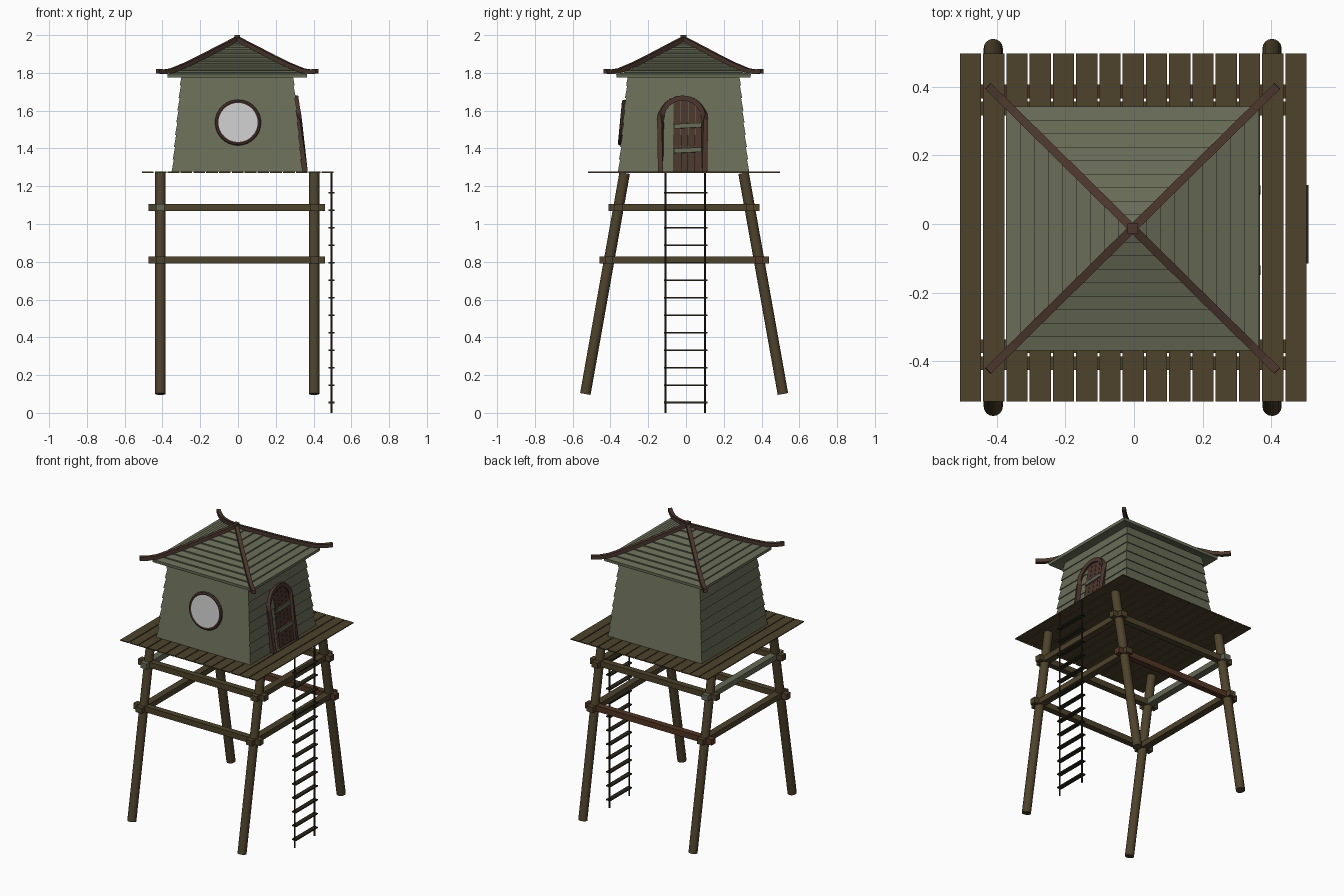
import bpy, bmesh, math
from mathutils import Vector, Matrix

if "Cube" in bpy.data.objects:
    bpy.data.objects.remove(bpy.data.objects["Cube"])


def mat(name, r, g, b):
    m = bpy.data.materials.new(name)
    m.diffuse_color = (r, g, b, 1)
    m.use_nodes = True
    m.node_tree.nodes["Principled BSDF"].inputs["Base Color"].default_value = m.diffuse_color
    return m


WOOD = mat("pole_wood", 0.075, 0.055, 0.024)
RED = mat("reddish_wood", 0.085, 0.035, 0.018)
PALE = mat("weathered_wood", 0.13, 0.14, 0.09)
BOARD = mat("green_grey_board", 0.14, 0.15, 0.095)
TRIM = mat("dark_trim", 0.07, 0.038, 0.027)
ROPE = mat("dark_rope", 0.022, 0.02, 0.011)
CX, CY = -0.004, -0.013      # centre of the hut
FLOOR = 1.277


def finish(name, bm, m):
    bmesh.ops.recalc_face_normals(bm, faces=bm.faces)
    me = bpy.data.meshes.new(name)
    bm.to_mesh(me)
    bm.free()
    ob = bpy.data.objects.new(name, me)
    bpy.context.collection.objects.link(ob)
    if m:
        me.materials.append(m)
    return ob


def box(name, loc, size, m, rot=(0, 0, 0)):
    bm = bmesh.new()
    bmesh.ops.create_cube(bm, size=1, matrix=Matrix.Diagonal((*size, 1)))
    ob = finish(name, bm, m)
    ob.location, ob.rotation_euler = loc, rot
    return ob


def rod(name, a, b, r, m, sides=16):
    a, b = Vector(a), Vector(b)
    bm = bmesh.new()
    bmesh.ops.create_cone(bm, cap_ends=True, segments=sides, radius1=r, radius2=r, depth=(b - a).length)
    for f in bm.faces:
        f.smooth = len(f.verts) == 4 and sides > 8
    for e in bm.edges:
        e.smooth = not any(len(f.verts) > 4 for f in e.link_faces)
    ob = finish(name, bm, m)
    ob.location = (a + b) / 2
    ob.rotation_euler = (b - a).to_track_quat('Z', 'Y').to_euler()
    return ob


def loft(name, rings, m):
    """Stack of rectangles (half x, half y, z), closed at both ends."""
    bm = bmesh.new()
    loops = [[bm.verts.new((CX + sx * hx, CY + sy * hy, z))
              for sx, sy in ((-1, -1), (1, -1), (1, 1), (-1, 1))] for hx, hy, z in rings]
    for p, q in zip(loops, loops[1:]):
        for i in range(4):
            j = (i + 1) % 4
            bm.faces.new((p[i], p[j], q[j], q[i]))
    bm.faces.new(loops[0])
    bm.faces.new(loops[-1])
    return finish(name, bm, m)


def bar(name, pts, r, m, tilt=math.pi / 4):
    """Square bar swept along a path."""
    cu = bpy.data.curves.new(name, 'CURVE')
    cu.dimensions = '3D'
    cu.bevel_depth, cu.bevel_resolution, cu.use_fill_caps = r, 0, True
    cu.twist_mode = 'Z_UP'
    sp = cu.splines.new('POLY')
    sp.points.add(len(pts) - 1)
    for p, co in zip(sp.points, pts):
        p.co, p.tilt = (*co, 1), tilt
    sp.use_smooth = False
    cu.materials.append(m)
    ob = bpy.data.objects.new(name, cu)
    bpy.context.collection.objects.link(ob)
    return ob


# Legs leaning inward along y
def leg_y(side, z):
    return -0.01 + side * (0.523 - 0.178 * (z - 0.1))


for sx in (-1, 1):
    for sy in (-1, 1):
        rod("leg", (CX + sx * 0.407, leg_y(sy, 0.1), 0.1),
            (CX + sx * 0.407, leg_y(sy, 1.27), 1.27), 0.028, WOOD)

# Two tiers of cross beams
for z in (1.087, 0.81):
    low = z < 1
    for s in (-1, 1):
        box("cross_beam", (CX - 0.003, leg_y(s, z), z), (0.934, 0.04, 0.038), RED if low and s > 0 else WOOD)
        box("side_beam", (CX + s * 0.407, -0.01, z), (0.046, 2 * (leg_y(1, z) + 0.01) + 0.105, 0.036),
            PALE if not low and s < 0 else WOOD)

# Platform planks
for i in range(15):
    box("platform_plank", (-0.002 + (i - 7) * 0.0679, -0.01, 1.274), (0.062, 1.016, 0.006), WOOD)

# Rope ladder
for y in (-0.108, 0.1):
    rod("ladder_rope", (0.495, y, 0), (0.495, y, 1.275), 0.005, ROPE, 8)
for i in range(13):
    box("ladder_rung", (0.495, -0.001, 0.055 + i * 0.0926), (0.03, 0.23, 0.008), ROPE)

# Tapered clapboard walls
rings, N, H = [], 8, 0.52
for i in range(N):
    lo, hi = i / N, (i + 1) / N
    a, b = 0.342 - 0.05 * lo + 0.006, 0.342 - 0.05 * hi
    rings += [(a, a, FLOOR + H * lo), (b, b, FLOOR + H * hi)]
loft("clapboard_walls", rings, BOARD)


# Overlapping board roof with a slight concave sweep
def roof_z(t):               # t: 0 at the eave, 1 at the peak
    return 1.785 + 0.185 * (0.85 * t + 0.15 * t * t)


rings, N = [(0.285, 0.28, 1.79), (0.368, 0.355, 1.775)], 9
for i in range(N):
    lo, hi = i / N, (i + 1) / N
    a, b = 1 - lo + 0.004, max(1 - hi, 0.01)
    rings += [(0.368 * a, 0.355 * a, roof_z(lo) + 0.009), (0.368 * b, 0.355 * b, roof_z(hi))]
loft("board_roof", rings, BOARD)

# Curved hip bars with flicked ends, and the peak cap
for sx in (-1, 1):
    for sy in (-1, 1):
        path = ((0.422, 1.809), (0.385, 1.806), (0.345, 1.812), (0.27, 1.843), (0.19, 1.882), (0.1, 1.929), (0, 1.98))
        bar("hip_bar", [(CX + sx * r, CY + sy * r * 0.985, z) for r, z in path], 0.017, TRIM)
box("peak_cap", (CX, CY, 1.983), (0.03, 0.03, 0.034), TRIM)

# Round window on the front
tilt = math.pi / 2 - 0.096
wy = CY - 0.322
glass = rod("window_glass", (0, 0, -0.01), (0, 0, 0.01), 0.11, None, 32)
glass.location, glass.rotation_euler = (0, wy - 0.002, 1.537), (tilt, 0, 0)
bpy.ops.mesh.primitive_torus_add(location=(0, wy - 0.004, 1.537), rotation=(tilt, 0, 0), major_segments=32,
                                 minor_segments=8, major_radius=0.111, minor_radius=0.011)
frame = bpy.context.object
frame.name = "window_frame"
frame.data.materials.append(TRIM)


# Arched doorway on the right side, leaning with the wall
def door_x(z):
    return 0.356 - 0.13 * (z - FLOOR)


DY, DZ, R = -0.018, 1.55, 0.117
arch = [(DY - R, FLOOR)] + [(DY - R * math.cos(a * math.pi / 12), DZ + R * math.sin(a * math.pi / 12))
                            for a in range(13)] + [(DY + R, FLOOR)]
bar("door_frame", [(door_x(z), y, z) for y, z in arch], 0.019, TRIM)

# Door planks cut to the arch, with two straps
for i in range(4):
    y0 = -0.066 + i * 0.039
    ys = [y0 + 0.0365 * k / 4 for k in range(5)]
    prof = [(ys[0], FLOOR), (ys[-1], FLOOR)]
    prof += [(y, DZ + math.sqrt(max(0, 0.109 ** 2 - (y - DY) ** 2))) for y in reversed(ys)]
    bm = bmesh.new()
    face = bm.faces.new([bm.verts.new((door_x(z) - 0.02, y, z)) for y, z in prof])
    new = bmesh.ops.extrude_face_region(bm, geom=[face])["geom"]
    bmesh.ops.translate(bm, vec=(0.02, 0, 0), verts=[v for v in new if isinstance(v, bmesh.types.BMVert)])
    finish("door_plank", bm, TRIM)
for z in (1.52, 1.39):
    box("door_strap", (door_x(z) + 0.002, 0.009, z), (0.014, 0.145, 0.024), PALE, (0.05, -0.13, 0))
